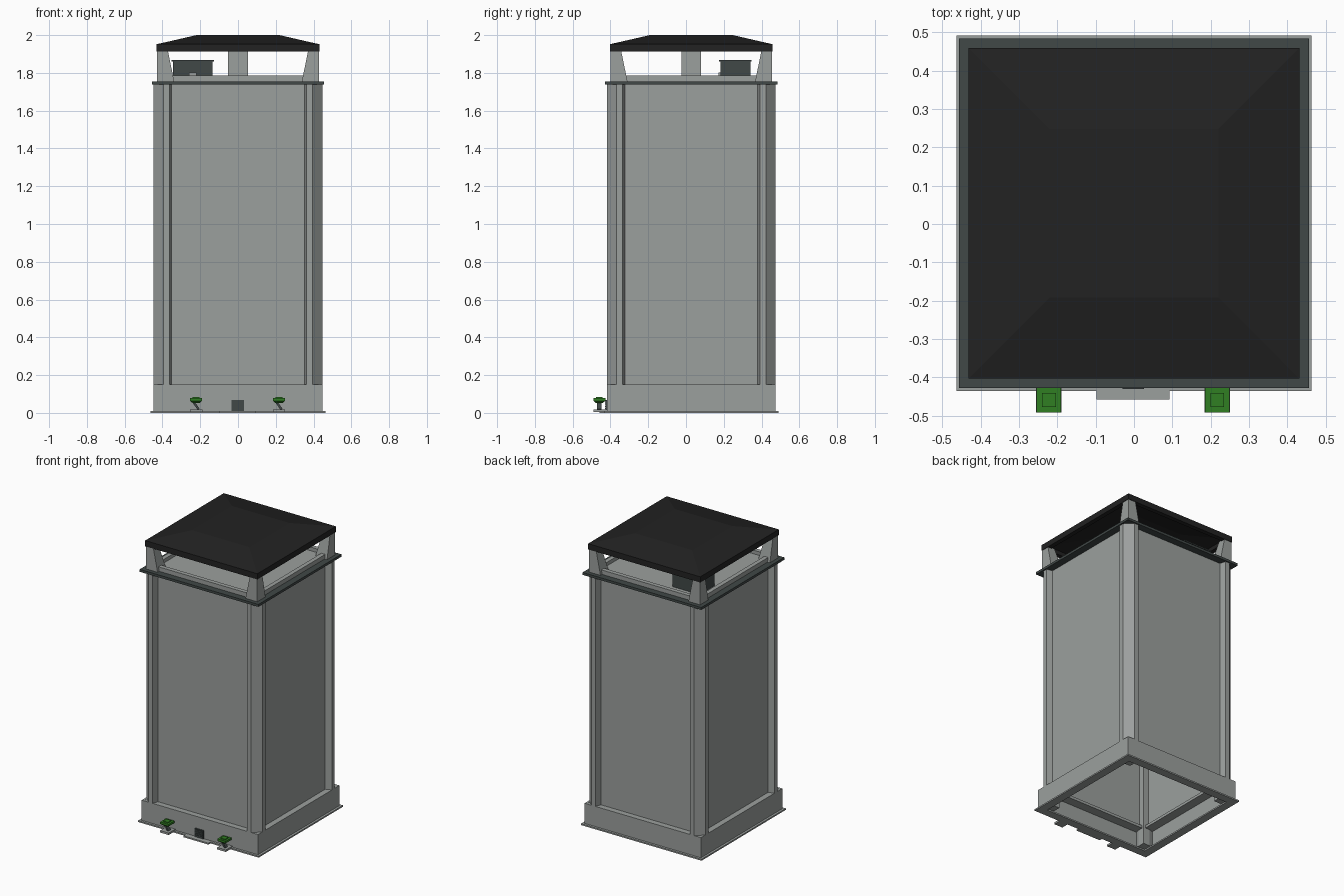
import bpy, bmesh, math
from mathutils import Vector, Matrix

if "Cube" in bpy.data.objects:
    bpy.data.objects.remove(bpy.data.objects["Cube"])

CY = 0.028          # the booth sits slightly behind the pedals


def material(name, rgb):
    m = bpy.data.materials.new(name)
    m.diffuse_color = (*rgb, 1)
    m.use_nodes = True
    m.node_tree.nodes["Principled BSDF"].inputs["Base Color"].default_value = m.diffuse_color
    return m


GREY = material("light_grey", (0.33, 0.35, 0.34))
TRIM = material("dark_grey_trim", (0.052, 0.065, 0.063))
BLACK = material("roof_black", (0.016, 0.016, 0.016))
GREEN = material("pedal_green", (0.03, 0.21, 0.016))


def finish(name, bm, mat):
    bmesh.ops.recalc_face_normals(bm, faces=bm.faces)
    me = bpy.data.meshes.new(name)
    bm.to_mesh(me)
    bm.free()
    me.materials.append(mat)
    ob = bpy.data.objects.new(name, me)
    bpy.context.collection.objects.link(ob)
    return ob


def box(name, x, y, z, mat):
    """Box from (min, max) pairs."""
    bm = bmesh.new()
    bmesh.ops.create_cube(bm, size=1)
    for v in bm.verts:
        v.co = [(p[0] + p[1]) / 2 + c * (p[1] - p[0]) for c, p in zip(v.co, (x, y, z))]
    return finish(name, bm, mat)


def square_loft(name, profile, mat, ring=False, centre=(0, CY)):
    """Stack of squares given as (half width, z); ring joins last to first."""
    bm = bmesh.new()
    loops = [[bm.verts.new((centre[0] + sx * h, centre[1] + sy * h, z))
              for sx, sy in ((-1, -1), (1, -1), (1, 1), (-1, 1))] for h, z in profile]
    pairs = list(zip(loops, loops[1:]))
    if ring:
        pairs.append((loops[-1], loops[0]))
    else:
        bm.faces.new(loops[0])
        bm.faces.new(loops[-1])
    for a, b in pairs:
        for i in range(4):
            j = (i + 1) % 4
            bm.faces.new((a[i], a[j], b[j], b[i]))
    return finish(name, bm, mat)


def frame(name, outer, inner, z0, z1, mat):
    return square_loft(name, [(outer, z0), (outer, z1), (inner, z1), (inner, z0)], mat, True)


def corner_prism(name, bottom, top, z0, z1, sx, sy, mat):
    """Prism between two outlines, mirrored into one corner."""
    bm = bmesh.new()
    lo = [bm.verts.new((sx * x, CY + sy * y, z0)) for x, y in bottom]
    hi = [bm.verts.new((sx * x, CY + sy * y, z1)) for x, y in top]
    bm.faces.new(lo)
    bm.faces.new(hi)
    n = len(lo)
    for i in range(n):
        j = (i + 1) % n
        bm.faces.new((lo[i], lo[j], hi[j], hi[i]))
    return finish(name, bm, mat)


# Base: bottom flange, skirt and top ledge
frame("base_flange", 0.463, 0.405, 0.0, 0.01, GREY)
frame("base_skirt", 0.447, 0.43, 0.01, 0.15, GREY)
frame("base_ledge", 0.44, 0.365, 0.13, 0.149, GREY)

# Wall panels, recessed behind the corner posts
frame("wall_panels", 0.405, 0.39, 0.14, 1.74, GREY)

# Chamfered corner posts and tapered roof supports
POST = [(0.35, 0.40), (0.363, 0.447), (0.395, 0.447), (0.447, 0.395),
        (0.447, 0.363), (0.40, 0.35), (0.35, 0.35)]


def square(a, b):
    return [(a, a), (b, a), (b, b), (a, b)]


for sx, wx in ((-1, "left"), (1, "right")):
    for sy, wy in ((-1, "front"), (1, "back")):
        corner_prism(f"{wy}_{wx}_post", POST, POST, 0.012, 1.74, sx, sy, GREY)
        corner_prism(f"{wy}_{wx}_roof_support", square(0.338, 0.428),
                     square(0.372, 0.428), 1.755, 1.92, sx, sy, GREY)

# Top rim, inner curb and ceiling
frame("top_flange", 0.456, 0.38, 1.738, 1.755, TRIM)
frame("top_curb", 0.41, 0.38, 1.75, 1.785, GREY)
square_loft("ceiling", [(0.385, 1.745), (0.385, 1.76)], GREY)
square_loft("centre_vent_post", [(0.052, 1.755), (0.052, 1.985)], GREY)

# Roof fan box with lid and small latch
box("fan_box", (-0.345, -0.135), (0.182, 0.342), (1.758, 1.86), TRIM)
box("fan_box_lid", (-0.352, -0.128), (0.176, 0.348), (1.86, 1.869), TRIM)
box("fan_box_latch", (-0.26, -0.22), (0.172, 0.184), (1.78, 1.802), GREY)

# Hollow pyramid roof
square_loft("roof", [(0.20, 1.985), (0.40, 1.94), (0.40, 1.912), (0.431, 1.912),
                     (0.431, 1.952), (0.385, 1.962), (0.22, 2.0)], BLACK)

# Foot pedals: ground plate, slanted stem, green pad with raised centre
for cx, side in ((-0.222, "left"), (0.217, "right")):
    box(f"{side}_pedal_plate", (cx - 0.033, cx + 0.033), (-0.491, -0.415), (0.004, 0.018), GREY)
    stem = box(f"{side}_pedal_stem", (-0.006, 0.006), (-0.472, -0.448), (-0.025, 0.025), TRIM)
    stem.data.transform(Matrix.Translation((cx, 0, 0.038)) @ Matrix.Rotation(math.radians(-35), 4, 'Y'))
    pad = square_loft(f"{side}_pedal_pad", [(0.018, 0.052), (0.032, 0.064), (0.032, 0.078),
                                            (0.018, 0.078), (0.018, 0.083)], GREEN,
                      centre=(cx, -0.459))

# Front drain: apron plate and slotted vent
box("drain_apron", (-0.098, 0.093), (-0.457, -0.42), (0.0, 0.01), GREY)
box("drain_vent", (-0.035, 0.031), (-0.426, -0.416), (0.01, 0.068), TRIM)
for i in range(4):
    z = 0.02 + i * 0.012
    box(f"drain_vent_slat_{i + 1}", (-0.03, 0.026), (-0.43, -0.424), (z, z + 0.005), TRIM)
